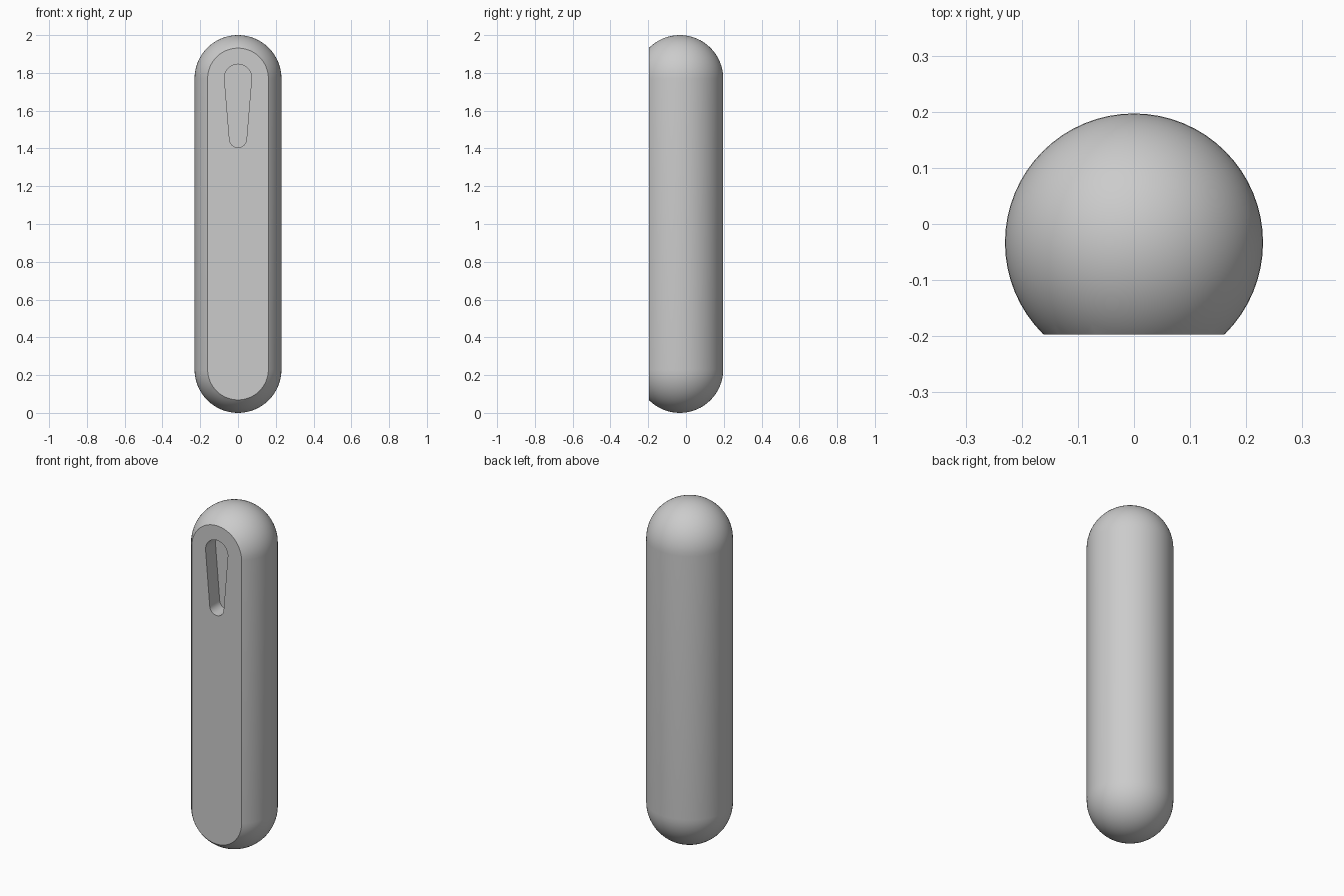
import bpy, bmesh, math

if "Cube" in bpy.data.objects:
    bpy.data.objects.remove(bpy.data.objects["Cube"])

R, CY, FRONT = 0.23, -0.033, -0.197   # capsule radius, axis y, flat face y
DEPTH = 0.092                         # slot depth

grey = bpy.data.materials.new("light_grey")
grey.diffuse_color = (0.6, 0.6, 0.6, 1)
grey.use_nodes = True
grey.node_tree.nodes["Principled BSDF"].inputs["Base Color"].default_value = grey.diffuse_color


def add_object(name, bm):
    bmesh.ops.recalc_face_normals(bm, faces=bm.faces[:])
    mesh = bpy.data.meshes.new(name)
    bm.to_mesh(mesh)
    bm.free()
    mesh.materials.append(grey)
    obj = bpy.data.objects.new(name, mesh)
    bpy.context.collection.objects.link(obj)
    return obj


def arc(cx, cz, r, a0, a1, n):
    return [(cx + r * math.cos(math.radians(a0 + (a1 - a0) * i / n)),
             cz + r * math.sin(math.radians(a0 + (a1 - a0) * i / n)))
            for i in range(n + 1)]


# Capsule body: revolved half profile
profile = arc(0, R, R, -90, 0, 16) + arc(0, 2 - R, R, 0, 90, 16)
bm = bmesh.new()
verts = [bm.verts.new((x, CY, z)) for x, z in profile]
edges = [bm.edges.new(pair) for pair in zip(verts, verts[1:])]
bmesh.ops.spin(bm, geom=verts + edges, cent=(0, CY, 0), axis=(0, 0, 1),
               angle=math.tau, steps=64)
bmesh.ops.remove_doubles(bm, verts=bm.verts[:], dist=1e-5)
bmesh.ops.dissolve_degenerate(bm, edges=bm.edges[:], dist=1e-6)

# Slice off the front to make the flat face
cut = bmesh.ops.bisect_plane(bm, geom=bm.verts[:] + bm.edges[:] + bm.faces[:],
                             plane_co=(0, FRONT, 0), plane_no=(0, -1, 0),
                             clear_outer=True)
rim = [e for e in cut["geom_cut"] if isinstance(e, bmesh.types.BMEdge)]
bmesh.ops.contextual_create(bm, geom=rim)
body = add_object("capsule_body", bm)

# Tapered slot cutter: wide round top, narrow round bottom
outline = arc(0, 1.774, 0.072, -4, 184, 20) + arc(0, 1.45, 0.045, 184, 356, 16)
bm = bmesh.new()
face = bm.faces.new([bm.verts.new((x, FRONT - 0.1, z)) for x, z in outline])
new = bmesh.ops.extrude_face_region(bm, geom=[face])["geom"]
bmesh.ops.translate(bm, vec=(0, 0.1 + DEPTH, 0),
                    verts=[v for v in new if isinstance(v, bmesh.types.BMVert)])
cutter = add_object("slot_cutter", bm)
cutter.hide_render = True

# Cut the slot into the flat face
mod = body.modifiers.new("slot", 'BOOLEAN')
mod.operation = 'DIFFERENCE'
mod.solver = 'EXACT'
mod.object = cutter
bpy.context.view_layer.objects.active = body
body.select_set(True)
bpy.ops.object.modifier_apply(modifier=mod.name)
bpy.data.objects.remove(cutter)
bpy.ops.object.shade_smooth_by_angle(angle=math.radians(30))
